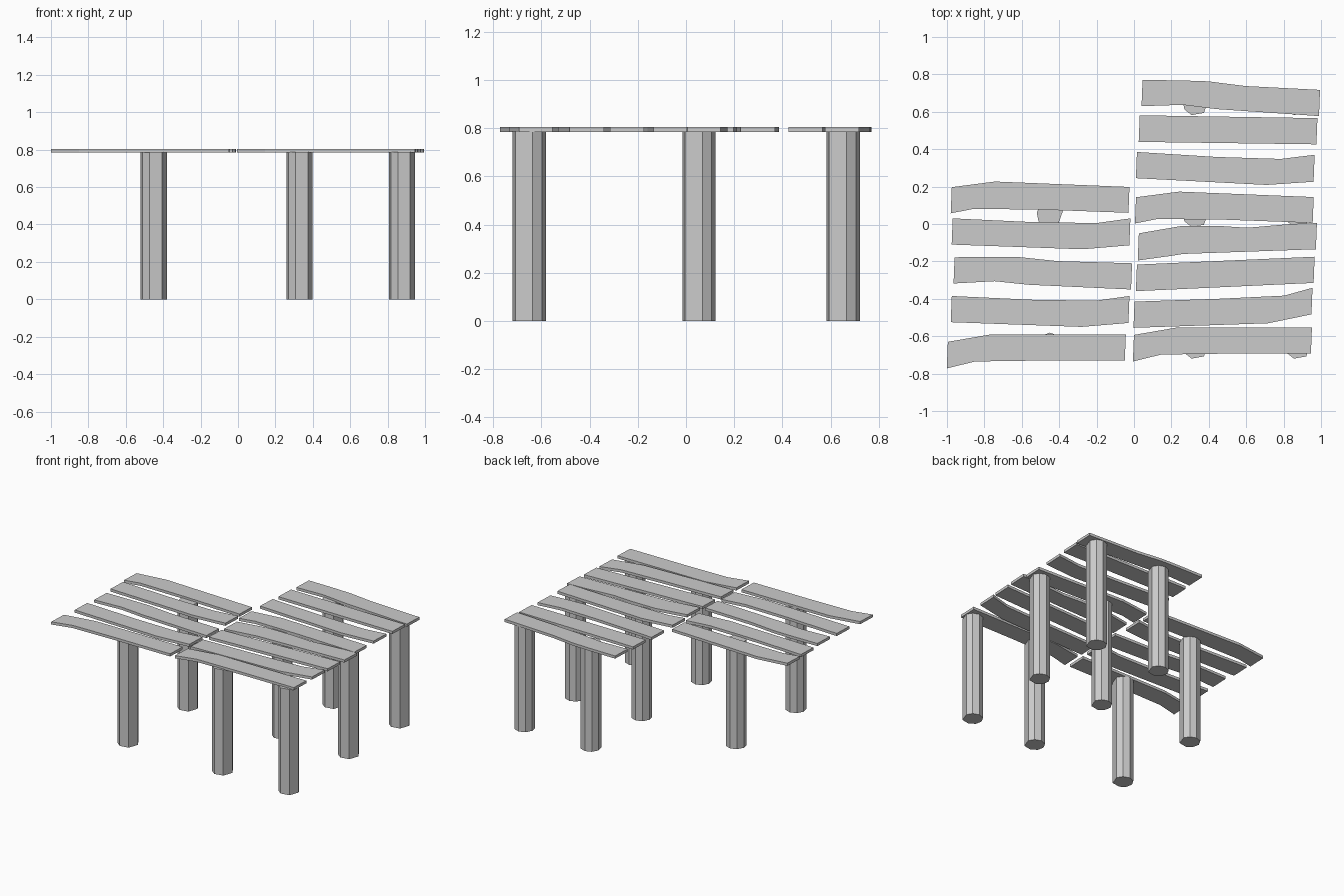
import bpy, bmesh, math

if "Cube" in bpy.data.objects:
    bpy.data.objects.remove(bpy.data.objects["Cube"])

Z_TOP, Z_UNDER, LENGTH = 0.804, 0.784, 0.95


def prism(name, outline, z0, z1):
    bm = bmesh.new()
    base = bm.faces.new([bm.verts.new((x, y, z0)) for x, y in outline])
    ext = bmesh.ops.extrude_face_region(bm, geom=[base])
    for v in ext["geom"]:
        if isinstance(v, bmesh.types.BMVert):
            v.co.z = z1
    bmesh.ops.recalc_face_normals(bm, faces=bm.faces)
    mesh = bpy.data.meshes.new(name)
    bm.to_mesh(mesh)
    bm.free()
    bpy.context.collection.objects.link(bpy.data.objects.new(name, mesh))


# Plank silhouettes: upper and lower edge, measured from the middle of the left end
STRAIGHT = ([(0, .07), (.95, .07)], [(0, -.072), (.95, -.07)])
CUPPED = ([(0, .07), (.43, .05), (.77, .045), (.95, .07)],
          [(0, -.07), (.7, -.095), (.95, -.074)])
BENT = ([(0, .07), (.23, .11), (.95, .11)],
        [(0, -.072), (.15, -.035), (.5, -.03), (.95, -.03)])
HUMPED = ([(0, .07), (.23, .1), (.95, .071)],
          [(0, -.07), (.12, -.046), (.48, -.05), (.95, -.067)])
WAVY = ([(0, .07), (.2, .073), (.35, .072), (.55, .052), (.95, .042)],
        [(0, -.07), (.22, -.057), (.4, -.075), (.95, -.098)])
RISING = ([(0, .072), (.23, .112), (.42, .112), (.58, .102), (.81, .122), (.95, .127)],
          [(0, -.073), (.18, -.048), (.24, -.038), (.95, -.013)])
# The bent plank turned end for end
TURNED = tuple([(LENGTH - u, .04 - v) for u, v in reversed(edge)]
               for edge in reversed(BENT))


def plank(name, shape, x, y, rise=0.0):
    upper, lower = shape
    pts = list(lower) + list(reversed(upper))
    prism(name, [(x + u + 0.04 * v, y + v + rise * u / LENGTH) for u, v in pts],
          Z_UNDER, Z_TOP)


# Right-hand planks, back to front
right = [(WAVY, .043, .70, -.025), (STRAIGHT, .028, .511, -.015),
         (CUPPED, .013, .315, -.015), (HUMPED, .008, .073, 0),
         (RISING, .023, -.122, 0), (STRAIGHT, .013, -.287, .042),
         (TURNED, 0, -.485, .032), (BENT, -.003, -.663, 0)]
# Left-hand planks, back to front
left = [(HUMPED, -.977, .127, 0), (CUPPED, -.972, -.04, 0),
        (WAVY, -.962, -.248, -.004), (CUPPED, -.977, -.455, 0),
        (BENT, -.998, -.70, 0)]
for side, rows in (("right", right), ("left", left)):
    for i, row in enumerate(rows, 1):
        plank(f"{side}_plank_{i}", *row)

# Eight-sided wooden posts
ANGLES = (13, 50, 90, 130, 172, 212, 252, 308)
POSTS = [(x, y) for x in (.33, .877) for y in (-.652, .052, .65)]
POSTS += [(-.45, -.652), (-.45, .052)]
for i, (px, py) in enumerate(POSTS, 1):
    ring = [(px + .071 * math.cos(math.radians(a)),
             py + .071 * math.sin(math.radians(a))) for a in ANGLES]
    prism(f"post_{i}", ring, 0, Z_UNDER + .004)
